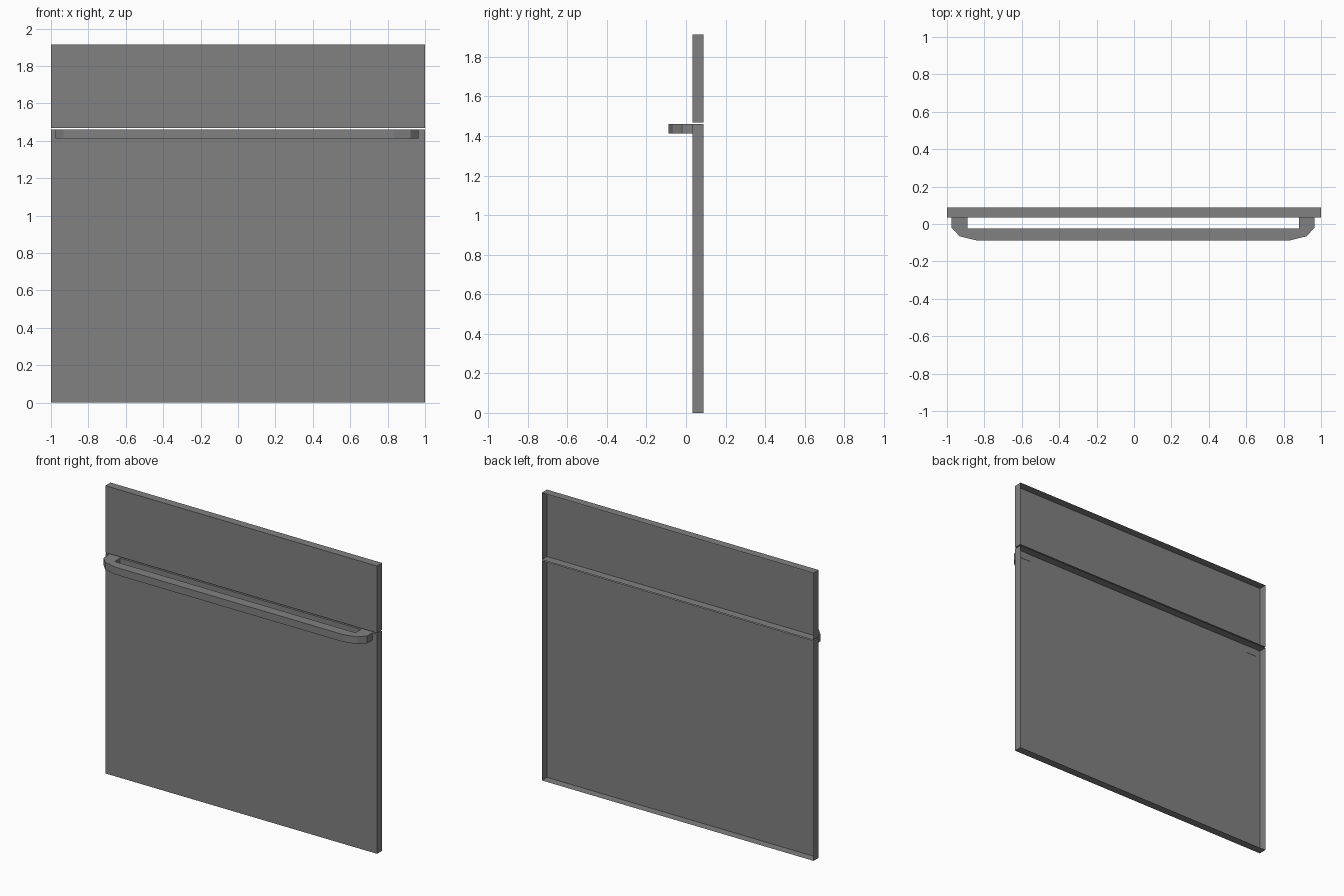
import bpy
import bmesh

cube = bpy.data.objects.get("Cube")
if cube:
    bpy.data.objects.remove(cube, do_unlink=True)

FRONT, BACK = 0.034, 0.088      # depth range of both panels
SEAM = 1.461                    # top of the lower panel and of the handle

grey = bpy.data.materials.new("plain grey")
grey.use_nodes = True
colour = (0.22, 0.22, 0.22, 1)
grey.diffuse_color = colour
grey.node_tree.nodes["Principled BSDF"].inputs["Base Color"].default_value = colour


def add_object(name, bm):
    mesh = bpy.data.meshes.new(name)
    bm.to_mesh(mesh)
    bm.free()
    mesh.materials.append(grey)
    obj = bpy.data.objects.new(name, mesh)
    bpy.context.collection.objects.link(obj)
    return obj


def open_panel(name, bottom, top):
    """Thin-walled box with an open back."""
    bm = bmesh.new()
    bmesh.ops.create_cube(bm, size=1)
    bmesh.ops.scale(bm, vec=(2, BACK - FRONT, top - bottom), verts=bm.verts)
    bmesh.ops.translate(bm, vec=(0, (FRONT + BACK) / 2, (top + bottom) / 2), verts=bm.verts)
    bm.normal_update()
    rear = [f for f in bm.faces if f.normal.y > 0.9]
    bmesh.ops.delete(bm, geom=rear, context='FACES')
    return add_object(name, bm)


def bar_handle(name, bottom, top, centre):
    """U-shaped bar with faceted corners, extruded upwards."""
    root = FRONT + 0.002
    half = [(0.886, -0.023), (0.886, root), (0.970, root),
            (0.970, -0.020), (0.927, -0.066), (0.836, -0.088)]
    outline = half + [(-x, y) for x, y in reversed(half)]
    bm = bmesh.new()
    face = bm.faces.new([bm.verts.new((x + centre, y, bottom)) for x, y in outline])
    extruded = bmesh.ops.extrude_face_region(bm, geom=[face], use_keep_orig=True)
    upper = [v for v in extruded["geom"] if isinstance(v, bmesh.types.BMVert)]
    bmesh.ops.translate(bm, vec=(0, 0, top - bottom), verts=upper)
    bmesh.ops.recalc_face_normals(bm, faces=bm.faces)
    return add_object(name, bm)


# Front panels, separated by a narrow gap
open_panel("lower_panel", 0, SEAM)
open_panel("upper_panel", 1.469, 1.914)

# Handle flush with the top of the lower panel
bar_handle("handle", 1.412, SEAM, -0.005)
